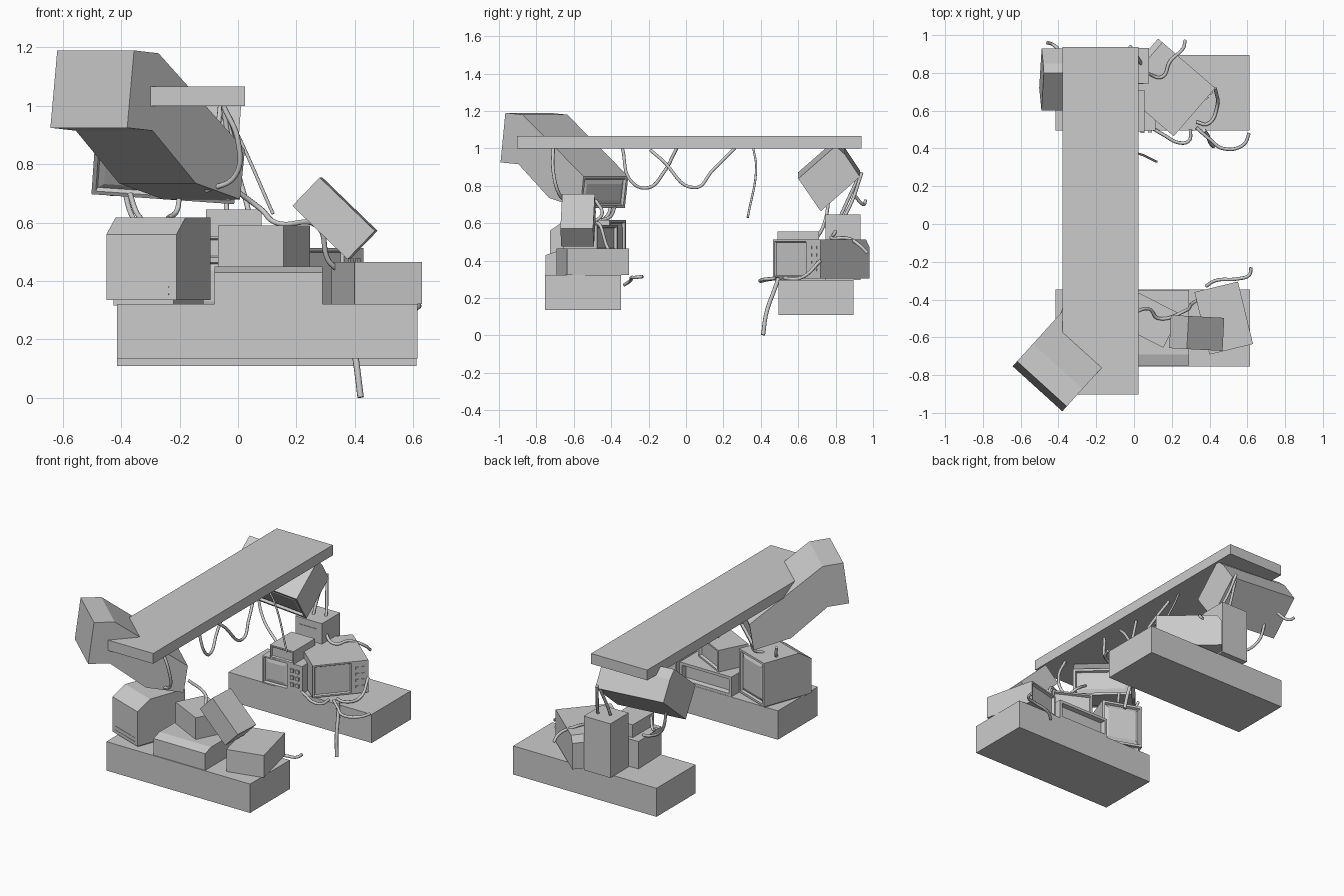
import bpy, bmesh, math
from mathutils import Matrix, Vector

if "Cube" in bpy.data.objects:
    bpy.data.objects.remove(bpy.data.objects["Cube"])

R = math.radians


def finish(bm, name, loc=(0, 0, 0), rot=(0, 0, 0), parent=None):
    me = bpy.data.meshes.new(name)
    bm.to_mesh(me)
    bm.free()
    ob = bpy.data.objects.new(name, me)
    ob.location = loc
    ob.rotation_euler = [R(a) for a in rot]
    ob.parent = parent
    bpy.context.collection.objects.link(ob)
    return ob


def box(name, loc, size, rot=(0, 0, 0), parent=None):
    bm = bmesh.new()
    bmesh.ops.create_cube(bm, size=1, matrix=Matrix.Diagonal((*size, 1)))
    return finish(bm, name, loc, rot, parent)


def span(name, lo, hi):
    return box(name, [(a + b) / 2 for a, b in zip(lo, hi)], [b - a for a, b in zip(lo, hi)])


def device(name, profile, width, loc, rot, rim=0.02, deep=0.015, split=None, bulge=0.0):
    """Side profile (y, z) swept along x; its first two points are the front edge.
    The front gets a recessed screen, left of 'split' when that is given."""
    bm = bmesh.new()
    vs = [bm.verts.new((-width / 2, y, z)) for y, z in profile]
    f = bm.faces.new(vs)
    ext = bmesh.ops.extrude_face_region(bm, geom=[f])
    bmesh.ops.translate(bm, vec=(width, 0, 0),
                        verts=[g for g in ext['geom'] if isinstance(g, bmesh.types.BMVert)])
    bmesh.ops.recalc_face_normals(bm, faces=bm.faces)
    (y0, z0), (y1, z1) = profile[:2]
    n = Vector((0, -(z1 - z0), y1 - y0)).normalized()
    if split is not None:
        bmesh.ops.bisect_plane(bm, geom=bm.verts[:] + bm.edges[:] + bm.faces[:],
                               plane_co=(split, 0, 0), plane_no=(1, 0, 0))
    bm.normal_update()
    front = [q for q in bm.faces if q.normal.dot(n) > 0.999]
    scr = [min(front, key=lambda q: q.calc_center_median().x)]
    bmesh.ops.inset_individual(bm, faces=scr, thickness=rim)
    bmesh.ops.inset_individual(bm, faces=scr, thickness=0.008, depth=-deep)
    if bulge:
        bmesh.ops.inset_individual(bm, faces=scr, thickness=0.03, depth=bulge)
    return finish(bm, name, loc, rot)


def slab(d, z0, z1, chamfer=0.0, drop=0.0):
    p = [(-d / 2, z0), (-d / 2, z1), (d / 2 - chamfer, z1)]
    if chamfer:
        p.append((d / 2, z1 - drop))
    return p + [(d / 2, z0)]


def cable(name, pts, r=0.009):
    cu = bpy.data.curves.new(name, 'CURVE')
    cu.dimensions = '3D'
    cu.bevel_depth = r
    cu.bevel_resolution = 2
    cu.resolution_u = 8
    cu.use_fill_caps = True
    sp = cu.splines.new('BEZIER')
    sp.bezier_points.add(len(pts) - 1)
    for b, p in zip(sp.bezier_points, pts):
        b.co = p
        b.handle_left_type = b.handle_right_type = 'AUTO'
    ob = bpy.data.objects.new(name, cu)
    bpy.context.collection.objects.link(ob)


# Beam and the two plinths
span("beam", (-0.378, -0.903, 1.0), (0.024, 0.937, 1.067))
span("front_plinth", (-0.415, -0.755, 0.135), (0.615, -0.348, 0.322))
span("back_plinth", (-0.415, 0.495, 0.11), (0.612, 0.895, 0.295))

# Large monitor tipped under the front end of the beam
device("large_hanging_monitor",
       [(0.415, 0.68), (0.39, 0.85), (0.83, 1.18), (0.955, 1.19), (0.99, 0.925), (0.86, 0.915), (0.64, 0.735)],
       0.355, (0.154, -0.139, 0), (0, 0, 137.8), bulge=0.008)

# Monitor tipped under the back end of the beam
zc = 0.86
device("back_hanging_monitor",
       [(0.72, 0.68 - zc), (0.60, 0.855 - zc), (0.80, 1.03 - zc), (0.85, 0.985 - zc), (0.93, 0.865 - zc)],
       0.49, (-0.245, 0, zc), (0, 4, 0), bulge=0.008)

# Devices on the front plinth, screens facing inward
tv = device("front_television", slab(0.34, 0.335, 0.617, 0.09, 0.057), 0.255,
            (-0.2725, -0.525, 0), (0, 0, 160), bulge=0.01)
box("television_foot", (0, 0, 0.327), (0.22, 0.3, 0.02), parent=tv)
for z in (0.355, 0.38):
    box("television_vent", (0, 0.17, z), (0.2, 0.004, 0.004), parent=tv)
device("flat_recorder", slab(0.40, 0.322, 0.45, 0.06, 0.02), 0.37, (0.105, -0.55, 0), (0, 0, 180),
       rim=0.025, deep=0.03)
device("small_screen", slab(0.20, 0.45, 0.59), 0.25, (0.089, -0.509, 0), (0, 0, 153), rim=0.015)
device("side_unit", slab(0.34, 0.322, 0.465), 0.237, (0.475, -0.498, 0), (0, 0, 193.6), rim=0.015)
box("leaning_case", (0.332, -0.577, 0.615), (0.263, 0.175, 0.135), (0, 44, -3))

# Devices on the back plinth
scope = device("panel_monitor", slab(0.40, 0.305, 0.513, 0.03, 0.04), 0.337,
               (0.169, 0.723, 0), (0, 0, 49.2), rim=0.014, deep=0.01, split=0.075)
for i in range(4):
    for x in (0.1, 0.135):
        box("panel_button", (x, -0.2, 0.35 + 0.04 * i), (0.018, 0.012, 0.014), parent=scope)
set_ = device("back_television", slab(0.25, 0.295, 0.472), 0.28, (-0.03, 0.615, 0), (0, 0, 2),
              rim=0.012, split=0.04, bulge=0.006)
for i in range(3):
    for x in (0.07, 0.11):
        box("knob", (x, -0.128, 0.34 + 0.045 * i), (0.022, 0.014, 0.022), parent=set_)
device("tuner_box", slab(0.22, 0.472, 0.555), 0.17, (-0.03, 0.6, 0), (0, 0, 0), rim=0.012, deep=0.008)
tower = span("tall_case", (-0.11, 0.745, 0.295), (0.08, 0.932, 0.645))
box("case_slot", (0, -0.094, 0.12), (0.13, 0.006, 0.025), parent=tower)

# Cables slung from the beam
cable("beam_cable_a", [(-0.05, -0.34, 1.0), (-0.03, -0.29, 0.82), (-0.05, -0.2, 0.79), (-0.07, -0.12, 0.87), (-0.06, -0.05, 1.0)])
cable("beam_cable_b", [(-0.05, -0.19, 0.99), (-0.02, -0.13, 0.94), (0.0, 0.05, 0.79), (-0.02, 0.14, 0.88), (-0.06, 0.26, 1.0)])
cable("beam_cable_c", [(-0.05, 0.36, 1.0), (0.0, 0.375, 0.9), (0.12, 0.33, 0.63)], 0.006)
cable("beam_cable_d", [(-0.05, -0.71, 1.0), (0.0, -0.71, 0.88), (-0.01, -0.68, 0.76), (-0.11, -0.63, 0.71)])

# Cables around the front devices
cable("front_cable_a", [(-0.02, -0.48, 0.72), (0.08, -0.45, 0.645), (0.13, -0.5, 0.6), (0.27, -0.46, 0.59),
                        (0.31, -0.42, 0.47), (0.34, -0.4, 0.44)])
cable("front_cable_b", [(-0.37, -0.4, 0.7), (-0.35, -0.42, 0.64), (-0.33, -0.46, 0.61)])
cable("front_cable_c", [(-0.2, -0.38, 0.69), (-0.21, -0.4, 0.64), (-0.24, -0.45, 0.615)])
cable("front_cable_d", [(0.38, -0.33, 0.27), (0.43, -0.3, 0.29), (0.55, -0.29, 0.31), (0.61, -0.27, 0.31), (0.62, -0.23, 0.315)])

# Cables around the back devices
cable("back_cable_a", [(-0.02, 0.94, 0.87), (0.02, 0.88, 0.7), (0.09, 0.79, 0.54), (0.15, 0.78, 0.52),
                       (0.19, 0.86, 0.52), (0.26, 0.93, 0.48), (0.27, 0.97, 0.44)])
cable("back_cable_b", [(-0.03, 0.92, 0.84), (-0.04, 0.85, 0.69), (-0.03, 0.77, 0.51)])
cable("back_cable_c", [(0.43, 0.72, 0.4), (0.44, 0.62, 0.31), (0.39, 0.53, 0.305), (0.33, 0.54, 0.305)])
cable("back_cable_d", [(0.06, 0.53, 0.305), (0.16, 0.47, 0.305), (0.24, 0.43, 0.3), (0.29, 0.44, 0.3), (0.30, 0.5, 0.305)])
cable("back_cable_e", [(0.33, 0.51, 0.305), (0.40, 0.45, 0.3), (0.47, 0.4, 0.29), (0.58, 0.42, 0.3), (0.61, 0.48, 0.305)])
cable("back_cable_f", [(0.37, 0.495, 0.305), (0.385, 0.475, 0.25), (0.405, 0.43, 0.12), (0.42, 0.412, 0.002)], 0.011)
cable("back_cable_g", [(-0.38, 0.9, 0.75), (-0.43, 0.95, 0.7), (-0.46, 0.96, 0.72)])
cable("back_cable_h", [(-0.4, 0.77, 0.78), (-0.35, 0.74, 0.6), (-0.22, 0.68, 0.5), (-0.15, 0.65, 0.475)])

# Turn the cables into smooth meshes
bpy.ops.object.select_all(action='DESELECT')
for ob in bpy.context.scene.objects:
    if ob.type == 'CURVE':
        ob.select_set(True)
        bpy.context.view_layer.objects.active = ob
bpy.ops.object.convert(target='MESH')
bpy.ops.object.shade_smooth_by_angle(angle=R(50))
